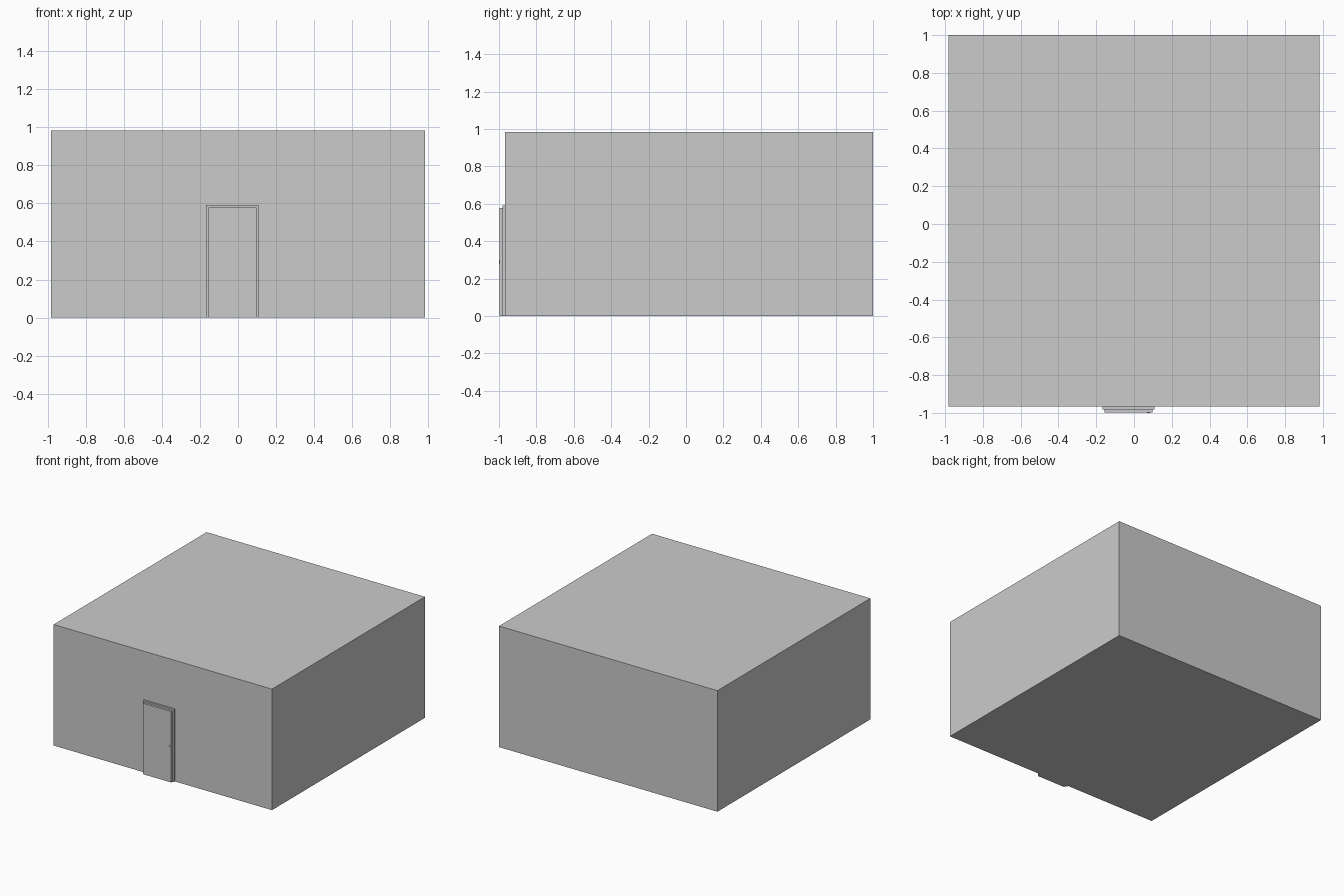
import bpy, math

if "Cube" in bpy.data.objects:
    bpy.data.objects.remove(bpy.data.objects["Cube"])

def box(name, lo, hi):
    bpy.ops.mesh.primitive_cube_add(size=1, location=[(a + b) / 2 for a, b in zip(lo, hi)])
    ob = bpy.context.object
    ob.name = name
    ob.scale = [b - a for a, b in zip(lo, hi)]
    bpy.ops.object.transform_apply(location=False, rotation=False, scale=True)
    return ob

WALL_Y = -0.967
FRAME_Y = -0.981

# Plain building block
box("building", (-0.983, WALL_Y, 0), (0.983, 1.0, 0.985))

# Door frame: two jambs and a lintel
box("left_jamb", (-0.168, FRAME_Y, 0), (-0.156, WALL_Y, 0.578))
box("right_jamb", (0.097, FRAME_Y, 0), (0.109, WALL_Y, 0.578))
box("lintel", (-0.168, FRAME_Y, 0.578), (0.109, WALL_Y, 0.591))

# Door panel standing proud of the frame
box("door", (-0.156, -0.998, 0), (0.097, WALL_Y, 0.578))

# Small round knob
bpy.ops.mesh.primitive_cylinder_add(vertices=24, radius=0.009, depth=0.006,
                                    location=(0.077, -0.997, 0.29),
                                    rotation=(math.pi / 2, 0, 0))
bpy.context.object.name = "door_knob"
bpy.ops.object.shade_smooth_by_angle()
